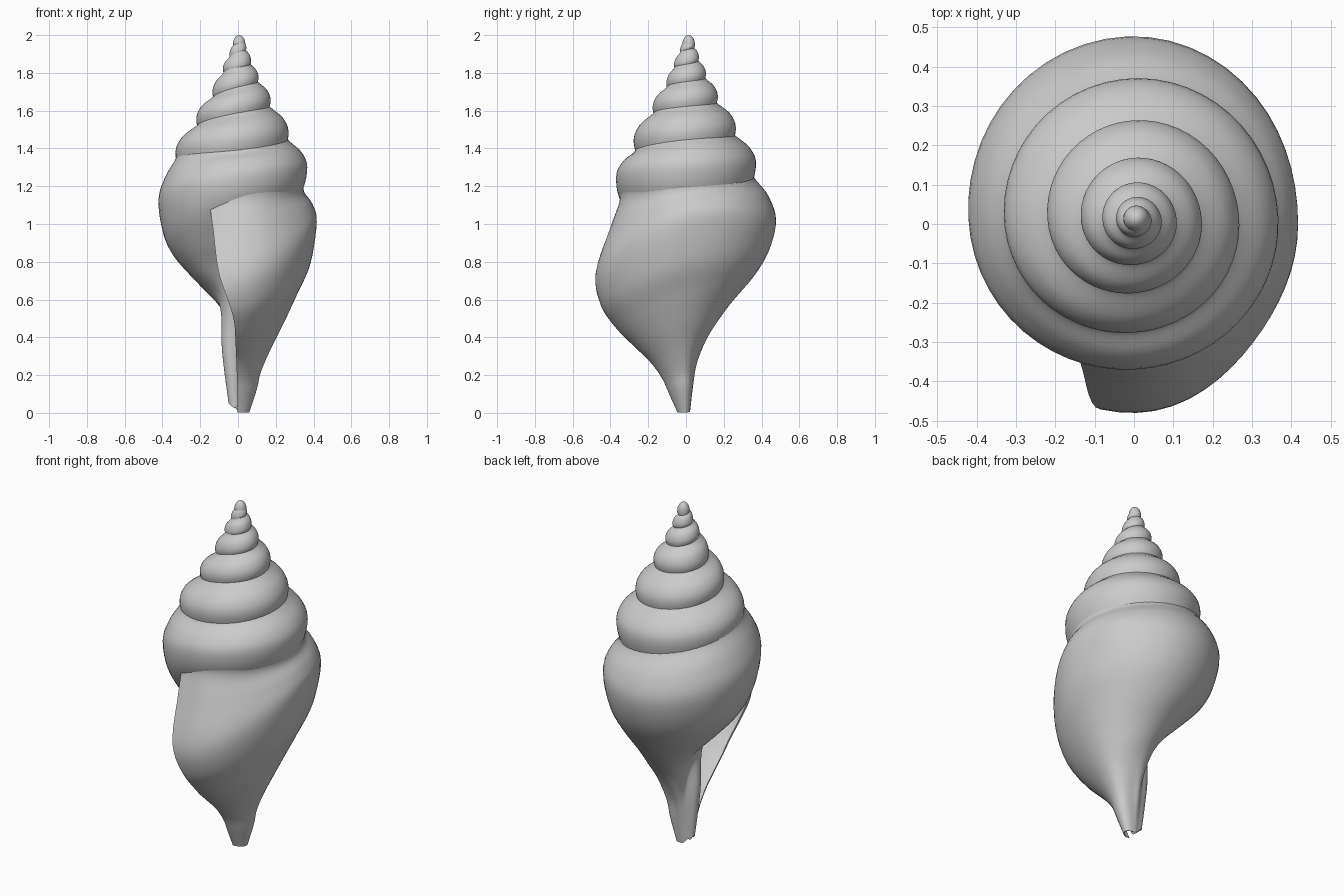
import bpy, bmesh, math

if "Cube" in bpy.data.objects:
    bpy.data.objects.remove(bpy.data.objects["Cube"])

# Widest point (radius, height) of the spire whorls, one entry per quarter turn
SPIRE = [(.006, 1.997), (.018, 1.983), (.026, 1.968), (.032, 1.953),
         (.038, 1.938), (.042, 1.92), (.05, 1.9), (.06, 1.885),
         (.066, 1.865), (.07, 1.845), (.083, 1.825), (.1, 1.8),
         (.106, 1.78), (.108, 1.75), (.136, 1.705), (.165, 1.68),
         (.171, 1.66), (.178, 1.625), (.22, 1.565), (.262, 1.515),
         (.267, 1.49), (.277, 1.45), (.33, 1.385), (.37, 1.325), (.367, 1.30)]
# Underside of a spire whorl, relative to its widest radius
UNDER = [(.93, .33), (.72, .68), (.45, 1.0), (.22, 1.35), (.12, 1.8), (.1, 2.2), (.08, 2.5)]
# Full profiles of the body whorl: front, left, back, right, lip
BODY = [
    [(.262, 1.42), (.275, 1.38), (.335, 1.33), (.37, 1.25), (.343, 1.12), (.225, .94),
     (.125, .8), (.08, .65), (.05, .45), (.035, .2), (.03, .05)],
    [(.317, 1.39), (.33, 1.345), (.385, 1.25), (.42, 1.13), (.395, .96), (.34, .845),
     (.23, .725), (.125, .63), (.09, .53), (.085, .33), (.05, .05)],
    [(.35, 1.29), (.364, 1.24), (.435, 1.15), (.477, 1.02), (.44, .86), (.355, .72),
     (.23, .58), (.125, .44), (.06, .29), (.035, .15), (.02, .01)],
    [(.35, 1.235), (.35, 1.17), (.395, 1.1), (.417, 1.01), (.385, .8), (.32, .65),
     (.245, .49), (.17, .34), (.12, .22), (.1, .13), (.06, .003)],
    [(.357, 1.2), (.352, 1.12), (.4, .98), (.478, .74), (.45, .57), (.36, .44),
     (.27, .35), (.185, .265), (.125, .18), (.085, .09), (.045, .003)],
]


def spire_profile(i):
    rb, zb = SPIRE[i]
    if i < 4:
        start, rs, zs = (0, 2.0), .4 * rb, zb + .7 * (2 - zb)
    else:
        rp, zp = SPIRE[i - 4]
        rs, zs = .99 * rp, zp - .24 * (zp - zb)
        start = (.93 * rp, zp - .1 * (zp - zb))
    shoulder = (rs + .7 * (rb - rs), zs - .45 * (zs - zb))
    return [start, (rs, zs), shoulder, (rb, zb)] + [(a * rb, zb - b * rb) for a, b in UNDER]


KEYS = [spire_profile(i) for i in range(len(SPIRE))] + BODY
KEYS.append([(r * .88, max(z - .05, .003)) for r, z in BODY[-1]])


def catmull(a, b, c, d, f):
    return tuple(.5 * (2 * q + (s - p) * f + (2 * p - 5 * q + 4 * s - w) * f * f
                       + (3 * q - p - 3 * s + w) * f ** 3)
                 for p, q, s, w in zip(a, b, c, d))


def sample(points, x):
    n = len(points) - 1
    i = min(max(int(math.floor(x)), 0), n - 1)
    return catmull(points[max(i - 1, 0)], points[i], points[i + 1],
                   points[min(i + 2, n)], x - i)


COLUMNS = [[k[j] for k in KEYS] for j in range(11)]
V = 50
T_END = .33


def shell_point(t, j, inner):
    v = j / V
    s = min(v / .5, 1)
    t -= .073 * s * s * (3 - 2 * s) * min(max(t, 0) / T_END, 1)      # slanted lip
    prof = [sample(col, (t + 7) * 4) for col in COLUMNS]
    r, z = sample(prof, v * 10)
    wave = math.sin(4 * math.pi * t) ** 2
    if 0 < t < .25:                              # flatter flank before the lip
        r *= 1 - .045 * min(v / .15, 1) * wave
    elif -.5 < t < 0:                            # slimmer canal at the back
        r *= 1 - .25 * min(max((v - .65) / .15, 0), 1) * wave
    if inner:
        r = r * .965 - .003
    fade = (min(t, 0) / 7) ** 2
    ang = -2 * math.pi * t
    return (max(r, 0) * math.cos(ang) + .008 * fade,
            max(r, 0) * math.sin(ang) + .015 * fade, min(max(z, 0), 2))


bm = bmesh.new()


def sheet(t0, t1, steps, inner=False):
    rows = [[bm.verts.new(shell_point(t0 + (t1 - t0) * i / steps, j, inner))
             for j in range(V + 1)] for i in range(steps + 1)]
    for a, b in zip(rows, rows[1:]):
        for j in range(V):
            q = (a[j], b[j], b[j + 1], a[j + 1])
            bm.faces.new(q[::-1] if inner else q)
    return rows


# Outer wall, then the inner wall of the last whorl
STEPS, N_IN = 400, 50
dt = (T_END + 7) / STEPS
outer = sheet(-7, T_END, STEPS)
inner = sheet(T_END - N_IN * dt, T_END, N_IN, True)

# Rims along the lip and the canal end
tail = outer[-N_IN - 1:]
for j in range(V):
    bm.faces.new((outer[-1][j], inner[-1][j], inner[-1][j + 1], outer[-1][j + 1]))
for i in range(N_IN):
    bm.faces.new((tail[i][V], tail[i + 1][V], inner[i + 1][V], inner[i][V]))
bmesh.ops.remove_doubles(bm, verts=bm.verts, dist=1e-5)

mesh = bpy.data.meshes.new("spiral_shell")
bm.to_mesh(mesh)
bm.free()
shell = bpy.data.objects.new("spiral_shell", mesh)
bpy.context.collection.objects.link(shell)

# Rounded tip of the spire
bpy.ops.mesh.primitive_uv_sphere_add(segments=24, ring_count=16, radius=1,
                                     location=(.006, .014, 1.95))
cap = bpy.context.object
cap.name = "apex_cap"
cap.scale = (.033, .033, .05)

bpy.ops.object.select_all(action='DESELECT')
for ob in (shell, cap):
    ob.select_set(True)
bpy.context.view_layer.objects.active = shell
bpy.ops.object.shade_smooth_by_angle(angle=math.radians(50))
